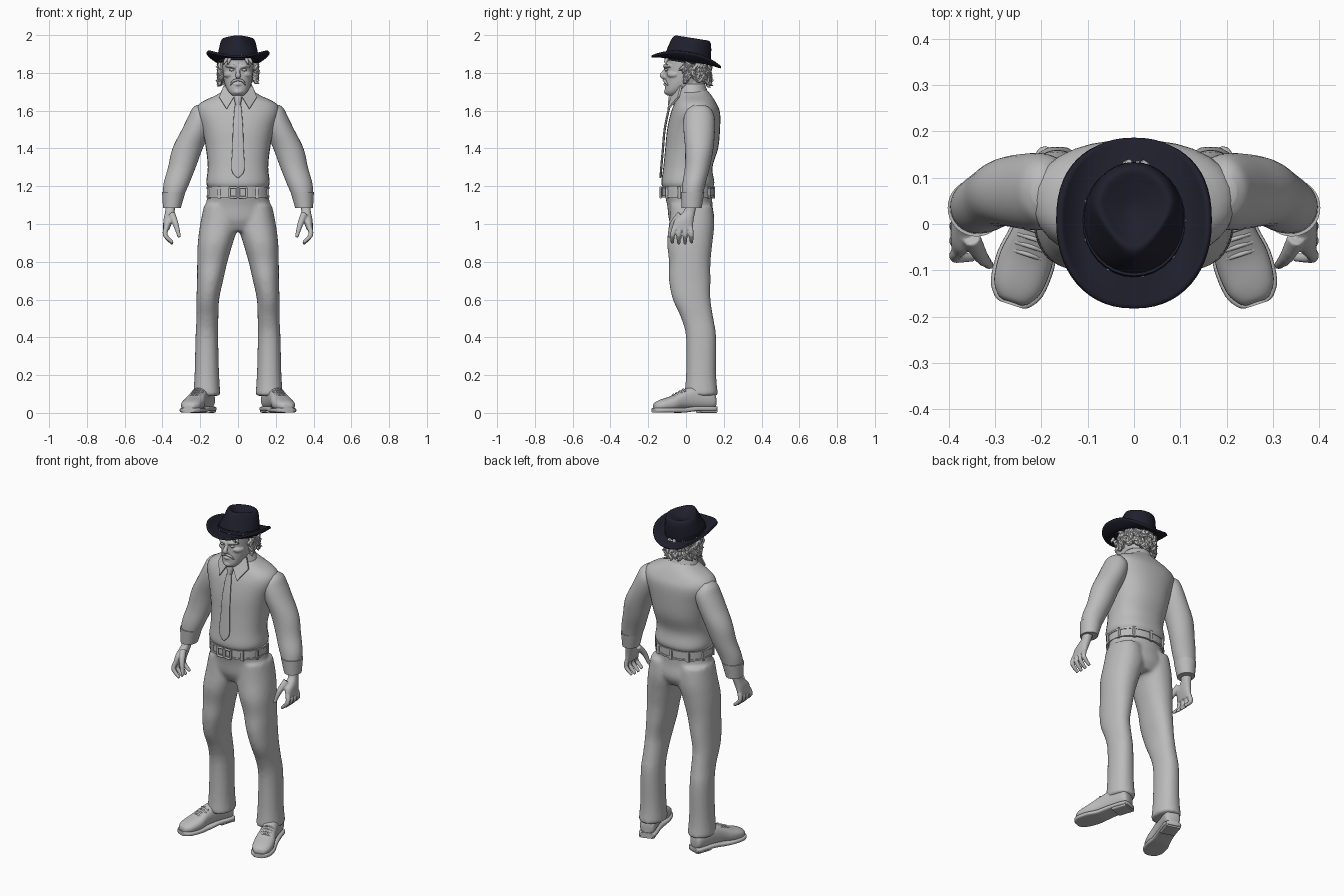
import bpy, bmesh, math, random
from mathutils import Vector, Matrix

random.seed(4)
if "Cube" in bpy.data.objects:
    bpy.data.objects.remove(bpy.data.objects["Cube"])


def material(name, *colour):
    mat = bpy.data.materials.new(name)
    mat.use_nodes = True
    mat.diffuse_color = (*colour, 1)
    mat.node_tree.nodes["Principled BSDF"].inputs["Base Color"].default_value = (*colour, 1)
    return mat


GREY = material("plain grey", .5, .5, .5)
NAVY = material("dark navy felt", .014, .014, .026)
made = []


def spline(rows, steps):
    """Smooth curve through rows of numbers."""
    rows = [Vector(row) for row in rows]
    curve = []
    for i in range(len(rows) - 1):
        start, end = rows[i], rows[i + 1]
        leave = (end - rows[max(i - 1, 0)]) / 2
        arrive = (rows[min(i + 2, len(rows) - 1)] - start) / 2
        for step in range(steps):
            t = step / steps
            ease = t * t * (3 - 2 * t)
            curve.append(start.lerp(end, ease) + leave * (t * (1 - t) ** 2) - arrive * (t * t * (1 - t)))
    return curve + [rows[-1]]


def oval(angle, power=2):
    """Point on a unit superellipse."""
    c, s = math.cos(angle), math.sin(angle)
    return (math.copysign(abs(c) ** (2 / power), c), math.copysign(abs(s) ** (2 / power), s))


def loft(rows, power=2, sides=32, steps=4):
    """Level rings from rows of x, y, z, x radius and y radius."""
    rings = []
    for x, y, z, rx, ry in spline(rows, steps):
        outline = [oval(math.tau * k / sides, power) for k in range(sides)]
        rings.append([Vector((x + rx * u, y + ry * v, z)) for u, v in outline])
    return rings


def central(rows, **options):
    """Loft centred on x."""
    return loft([(0, *row) for row in rows], **options)


def tube(points, radii, sides=10):
    """Round tube through points with a radius at each."""
    path = spline([(*p, r) for p, r in zip(points, radii)], 3)
    rings, before = [], Vector((0, 0, 1))
    turn = before.to_track_quat('Z', 'Y')
    for i, p in enumerate(path):
        along = (path[min(i + 1, len(path) - 1)] - path[max(i - 1, 0)]).to_3d().normalized()
        turn = before.rotation_difference(along) @ turn
        before = along
        rings.append([p.to_3d() + turn @ Vector((*oval(math.tau * k / sides), 0)) * max(p.w, .001)
                      for k in range(sides)])
    return rings


def build(name, skins, mat=GREY, mirror=False, voxel=0, smooth=3, cap=True, thick=0):
    """One object from lists of rings, optionally mirrored, fused or thickened."""
    bm = bmesh.new()
    for rings in skins:
        loops = [[bm.verts.new(p) for p in ring] for ring in rings]
        for low, high in zip(loops, loops[1:]):
            for k in range(len(low)):
                j = (k + 1) % len(low)
                bm.faces.new((low[k], low[j], high[j], high[k]))
        if cap:
            bm.faces.new(loops[0][::-1])
            bm.faces.new(loops[-1])
    bmesh.ops.recalc_face_normals(bm, faces=bm.faces)
    mesh = bpy.data.meshes.new(name)
    bm.to_mesh(mesh)
    bm.free()
    mesh.materials.append(mat)
    obj = bpy.data.objects.new(name, mesh)
    bpy.context.scene.collection.objects.link(obj)
    made.append(obj)
    if mirror:
        obj.modifiers.new("mirror", 'MIRROR').use_mirror_merge = False
    if voxel:
        fuse = obj.modifiers.new("fuse", 'REMESH')
        fuse.mode, fuse.voxel_size, fuse.use_smooth_shade = 'VOXEL', voxel, True
        soften = obj.modifiers.new("soften", 'SMOOTH')
        soften.factor, soften.iterations = .5, smooth
    if thick:
        obj.modifiers.new("thickness", 'SOLIDIFY').thickness = thick
    return obj


# Trousers
hips = central([(.03, .96, .12, .09), (.03, 1.02, .185, .12), (.02, 1.1, .17, .12), (.01, 1.18, .16, .13)])
leg = loft([(.165, .08, .09, .073, .09), (.165, .08, .2, .065, .08), (.165, .08, .4, .06, .08),
            (.162, .06, .5, .058, .085), (.16, .03, .6, .06, .1), (.148, .02, .7, .069, .11),
            (.136, .02, .8, .08, .11), (.12, .02, .9, .093, .12), (.1, .03, 1, .1, .12),
            (.1, .03, 1.1, .08, .11)], power=2.2)
build("trousers", [hips, leg], mirror=True, voxel=.011, smooth=5)

# Shirt body, sleeves and cuffs
torso = central([(.01, 1.19, .155, .13), (.01, 1.22, .168, .14), (.01, 1.3, .16, .13), (.03, 1.4, .17, .14),
                 (.04, 1.5, .19, .14), (.05, 1.59, .218, .13), (.05, 1.64, .2, .11), (.045, 1.68, .12, .09),
                 (.04, 1.71, .07, .07)], power=2.3)
build("shirt_body", [torso])
sleeve = loft([(.35, .03, 1.1, .04, .05), (.33, .04, 1.2, .066, .06), (.297, .06, 1.3, .073, .066),
               (.267, .07, 1.4, .08, .075), (.22, .07, 1.5, .077, .083), (.196, .07, 1.57, .067, .08),
               (.2, .07, 1.61, .043, .06), (.2, .07, 1.63, .02, .03)])
build("sleeves", [sleeve], mirror=True)
build("cuffs", [loft([(.35, .03, 1.085, .047, .053), (.34, .035, 1.17, .062, .062)], steps=1)], mirror=True)

# Hands
palm = loft([(.355, .03, 1.13, .03, .03), (.36, .02, 1.07, .025, .03), (.37, -.01, 1.02, .025, .05),
             (.38, -.02, .97, .016, .055)], power=2.4)
digits = [tube([(.35, -.03, 1.05), (.33, -.07, 1.0), (.31, -.09, .93)], [.02, .016, .009])]
for finger in range(4):
    y = -.06 + finger * .028
    tip = .892 + .006 * abs(finger - 1.5)
    digits.append(tube([(.38, y, .98), (.385, y * 1.2, .94), (.345, y * 1.2, tip)], [.014, .013, .009]))
build("hands", [palm] + digits, mirror=True, voxel=.005, smooth=2)


# Belt with edges, loops and a double-frame buckle
def hoop(low, high, grow):
    return central([(.01, z, .164 + grow, .136 + grow) for z in (low, high)], power=2.2, steps=1)


build("belt", [hoop(1.14, 1.195, 0)])
build("belt_edges", [hoop(1.14, 1.15, .004), hoop(1.185, 1.195, .004)])
belt_loops = []
for k in range(10):
    u, v = oval(math.tau * (k + .5) / 10, 2.2)
    if v > -.9:
        belt_loops.append(loft([(.163 * u, .01 + .135 * v, z, .009, .008) for z in (1.135, 1.198)], power=5, steps=1))
build("belt_loops", belt_loops)
bars = []
for middle in (-.025, .025):
    corners = [Vector((middle + .02 * u, -.134, 1.167 + .026 * v))
               for u, v in ((-1, -1), (1, -1), (1, 1), (-1, 1))]
    bars += [tube([p, q], [.006, .006]) for p, q in zip(corners, corners[1:] + corners[:1])]
build("buckle", bars)

# Shoes, lofted heel to toe as height, distance, half width and half height, then toed out
last = [(.06, -.16, .03, .03), (.07, -.14, .045, .05), (.08, -.05, .045, .06), (.07, .02, .048, .05),
        (.05, .08, .058, .04), (.04, .14, .053, .03), (.035, .17, .035, .02), (.03, .178, .02, .01)]
sole = [(.022 - .008 * (reach > 0), reach * 1.03, width + .006, .013) for _, reach, width, _ in last]
heel = [(.015, reach, .045, .015) for reach in (-.16, -.07)]
toe_out = (Matrix.Translation((.208, 0, 0)) @ Matrix.Rotation(math.radians(18), 4, 'Z')
           @ Matrix.Rotation(math.radians(90), 4, 'X'))
laces = []
for k in range(4):
    reach, height = .015 + .018 * k, .124 - .009 * k
    laces.append(tube([(side * .032, height - .012 * abs(side), reach) for side in (-1, 0, 1)], [.005] * 3))
for name, parts in (("shoe_uppers", [central(last, power=2.4)]), ("laces", laces),
                    ("shoe_soles", [central(sole, power=4), central(heel, power=5)])):
    build(name, parts, mirror=True).data.transform(toe_out)

# Head, neck and features fused together
skull = central([(-.07, 1.68, .03, .03), (-.06, 1.7, .05, .05), (-.02, 1.74, .07, .09), (0, 1.8, .08, .107),
                 (0, 1.9, .085, .107)], power=2.2)
neck = central([(.03, z, .065, .068) for z in (1.65, 1.8)])
nose = tube([(0, -.1, 1.83), (0, -.12, 1.8), (0, -.126, 1.785), (0, -.11, 1.775)], [.008, .011, .015, .01])
brow = tube([(.01, -.108, 1.828), (.035, -.11, 1.838), (.066, -.085, 1.835)], [.009, .011, .006])
cheek = tube([(.035, -.09, 1.795), (.055, -.078, 1.79), (.07, -.05, 1.79)], [.014, .016, .01])
ear = tube([(.08, .015, 1.83), (.095, .025, 1.81), (.08, .012, 1.78)], [.01, .015, .008])
mouth = tube([(0, -.113, 1.74), (.022, -.104, 1.738)], [.008, .004])
chin = tube([(0, -.105, 1.7), (.02, -.1, 1.7)], [.014, .01])
build("head", [skull, neck, nose, brow, cheek, ear, mouth, chin], mirror=True, voxel=.0045, smooth=2)
moustache = tube([(0, -.118, 1.763), (.025, -.112, 1.757), (.04, -.096, 1.735)], [.006, .007, .003])
eye = tube([(.022, -.104, 1.815), (.034, -.105, 1.816), (.046, -.098, 1.815)], [.003, .008, .003])
build("moustache", [moustache], mirror=True)
build("eyes", [eye], mirror=True)

# Shaggy hair: a cap with random curling locks
locks = [central([(.05, 1.77, .075, .055), (.05, 1.8, .09, .07), (.05, 1.88, .094, .078)])]
for _ in range(120):
    u, v = oval(math.radians(random.uniform(-18, 198)))
    out = Vector((u, v, 0))
    sway = Vector((-v, u, 0)) * random.uniform(-.02, .02)
    down = Vector((0, 0, -random.uniform(.025, .045)))
    root = Vector((.082 * u, .02 + .09 * v, random.uniform(1.765, 1.865)))
    locks.append(tube([root, root + out * .018 + down * .4, root + out * .016 + down * .8 + sway,
                       root + out * random.uniform(.018, .036) + down + sway * 1.6], [.011, .013, .01, .001], sides=6))
for x in (-.07, -.05, .05, .07):
    locks.append(tube([(x * .8, -.095, 1.88), (x, -.108, 1.86), (x * 1.1, -.098, 1.84)], [.01, .008, .001]))
build("hair", locks)

# Collar and tie
collar = central([(.04, 1.66, .105, .09), (.035, 1.7, .09, .08), (.03, 1.74, .073, .07)])
build("collar_band", [collar], cap=False, thick=.005)
flap = [Vector(p) for p in ((.01, -.066, 1.69), (.076, -.02, 1.73), (.1, -.035, 1.67), (.06, -.09, 1.607))]
build("collar_points", [[flap, [p + Vector((0, -.009, .003)) for p in flap]]], mirror=True)
tie = [(-.08, 1.645, .013), (-.093, 1.6, .02), (-.113, 1.5, .027), (-.122, 1.4, .03), (-.132, 1.285, .034),
       (-.135, 1.243, .002)]
build("tie", [central([(*row, .006) for row in tie], power=3)])
build("tie_knot", [central([(-.08, 1.63, .013, .016), (-.07, 1.68, .024, .02), (-.06, 1.69, .014, .015)])])

# Hat: pinched crown, curled brim, band and beads, tipped back
crown = central([(.004 + .06 * height, height, .108 * size, .12 * size) for height, size in (
    (-.01, 1), (.03, 1), (.07, .95), (.11, .86), (.126, .72), (.115, .5), (.1, .2), (.097, .05))])
for p in sum(crown, []):
    if p.z > .03 and p.y < .02:
        p.x *= 1 + (p.y - .02) * min(1, (p.z - .03) * 12) * 4
brim = []
for step in range(9):
    t = step / 8
    outline = [oval(math.tau * k / 56, 2 + .25 * t) for k in range(56)]
    brim.append([Vector(((.1 + .068 * t) * u, (.115 + .07 * t) * v, .045 * t * t * u * u - .01 * t * v * v))
                 for u, v in outline])
band = central([(.003, z, .111, .123) for z in (0, .03)], steps=1)
beads = []
for k in range(9):
    u, v = oval(math.tau * k / 9)
    beads.append(tube([(.11 * u, .003 + .122 * v, z) for z in (.008, .013, .018)], [.001, .004, .001]))
tip_back = Matrix.Translation((0, .002, 1.862)) @ Matrix.Rotation(math.radians(-9), 4, 'X')
for obj in (build("hat_crown", [crown], NAVY), build("hat_brim", [brim], NAVY, cap=False, thick=.011),
            build("hat_band", [band], NAVY), build("hat_beads", beads)):
    obj.data.transform(tip_back)

# Smooth shading with sharp edges kept
bpy.ops.object.select_all(action='DESELECT')
for obj in made:
    obj.select_set(True)
bpy.context.view_layer.objects.active = made[0]
bpy.ops.object.shade_smooth_by_angle(angle=math.radians(40))
